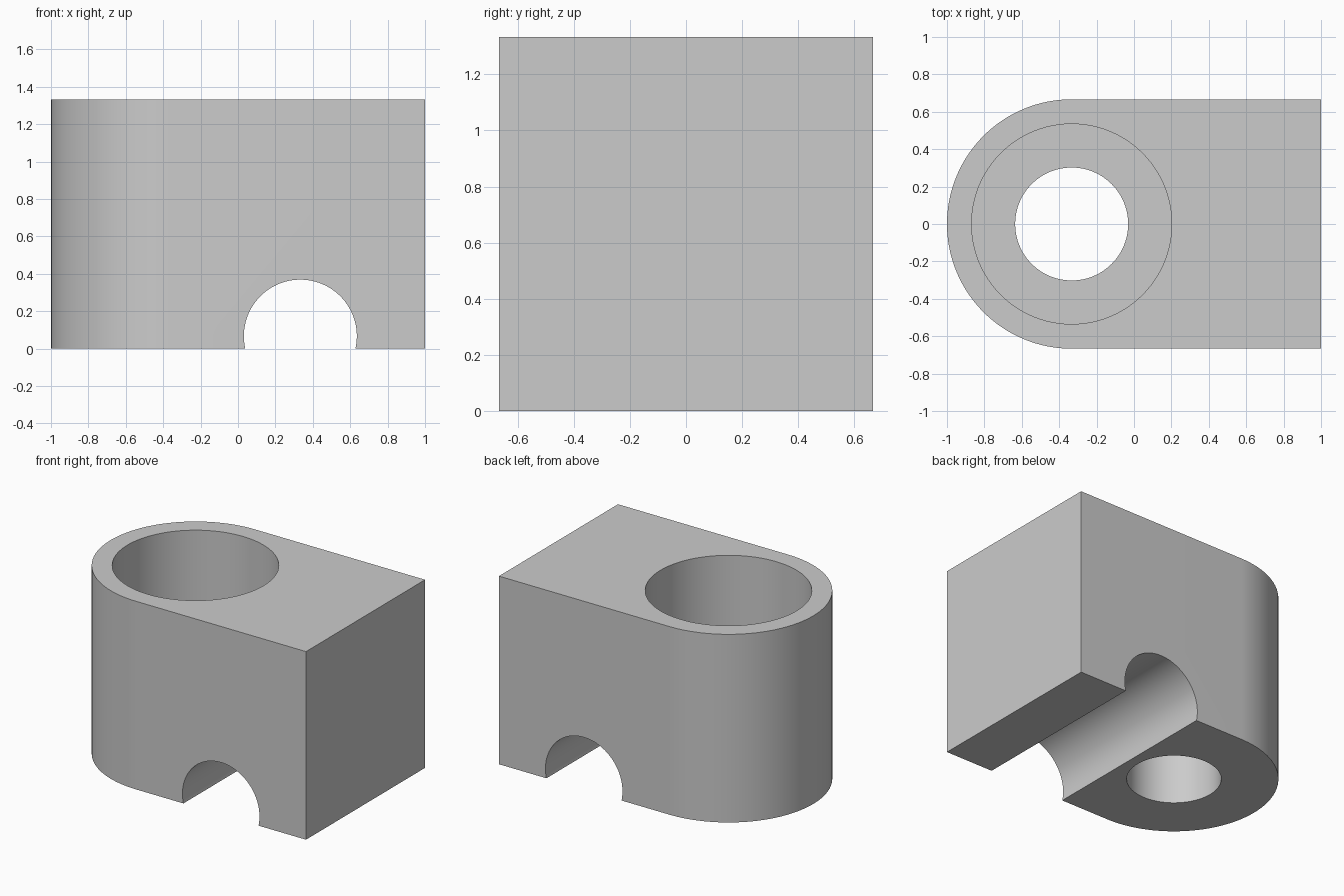
import bpy, bmesh, math

cube = bpy.data.objects.get("Cube")
if cube:
    bpy.data.objects.remove(cube, do_unlink=True)

LENGTH, WIDTH, HEIGHT = 2.0, 4 / 3, 4 / 3
R = WIDTH / 2
BORE_X = -LENGTH / 2 + R      # axis of the rounded end and the bore
SHOULDER_Z = 0.5              # floor of the wide bore

grey = bpy.data.materials.new("plain grey")
grey.use_nodes = True
colour = (0.6, 0.6, 0.6, 1)
grey.diffuse_color = colour
grey.node_tree.nodes["Principled BSDF"].inputs["Base Color"].default_value = colour


def cutter(name, radius, depth, location, rotation=(0, 0, 0)):
    bpy.ops.mesh.primitive_cylinder_add(vertices=96, radius=radius, depth=depth,
                                        location=location, rotation=rotation)
    obj = bpy.context.object
    obj.name = name
    obj.data.materials.append(grey)
    obj.hide_render = True
    return obj


# Block with one rounded end, extruded from its outline
steps = 64
outline = [(LENGTH / 2, -R), (LENGTH / 2, R)]
for i in range(steps + 1):
    a = math.pi / 2 + math.pi * i / steps
    outline.append((BORE_X + R * math.cos(a), R * math.sin(a)))
bm = bmesh.new()
base = bm.faces.new([bm.verts.new((x, y, 0)) for x, y in outline])
top = bmesh.ops.extrude_face_region(bm, geom=[base])
bmesh.ops.translate(bm, vec=(0, 0, HEIGHT),
                    verts=[g for g in top["geom"] if isinstance(g, bmesh.types.BMVert)])
bmesh.ops.recalc_face_normals(bm, faces=bm.faces)
mesh = bpy.data.meshes.new("holder_block")
bm.to_mesh(mesh)
bm.free()
block = bpy.data.objects.new("holder_block", mesh)
bpy.context.collection.objects.link(block)
mesh.materials.append(grey)

# Wide bore from the top, narrow through hole, crosswise groove underneath
cutters = [
    cutter("wide_bore_cutter", 0.535, 2, (BORE_X, 0, SHOULDER_Z + 1)),
    cutter("through_hole_cutter", 0.302, 4, (BORE_X, 0, 0)),
    cutter("groove_cutter", 0.302, 3, (-BORE_X, 0, 0.067), (math.pi / 2, 0, 0)),
]
bpy.ops.object.select_all(action="DESELECT")
block.select_set(True)
bpy.context.view_layer.objects.active = block
for c in cutters:
    mod = block.modifiers.new(c.name, "BOOLEAN")
    mod.operation = "DIFFERENCE"
    mod.solver = "EXACT"
    mod.object = c
    bpy.ops.object.modifier_apply(modifier=mod.name)
for c in cutters:
    bpy.data.objects.remove(c, do_unlink=True)

bpy.ops.object.shade_smooth_by_angle(angle=math.radians(30))
